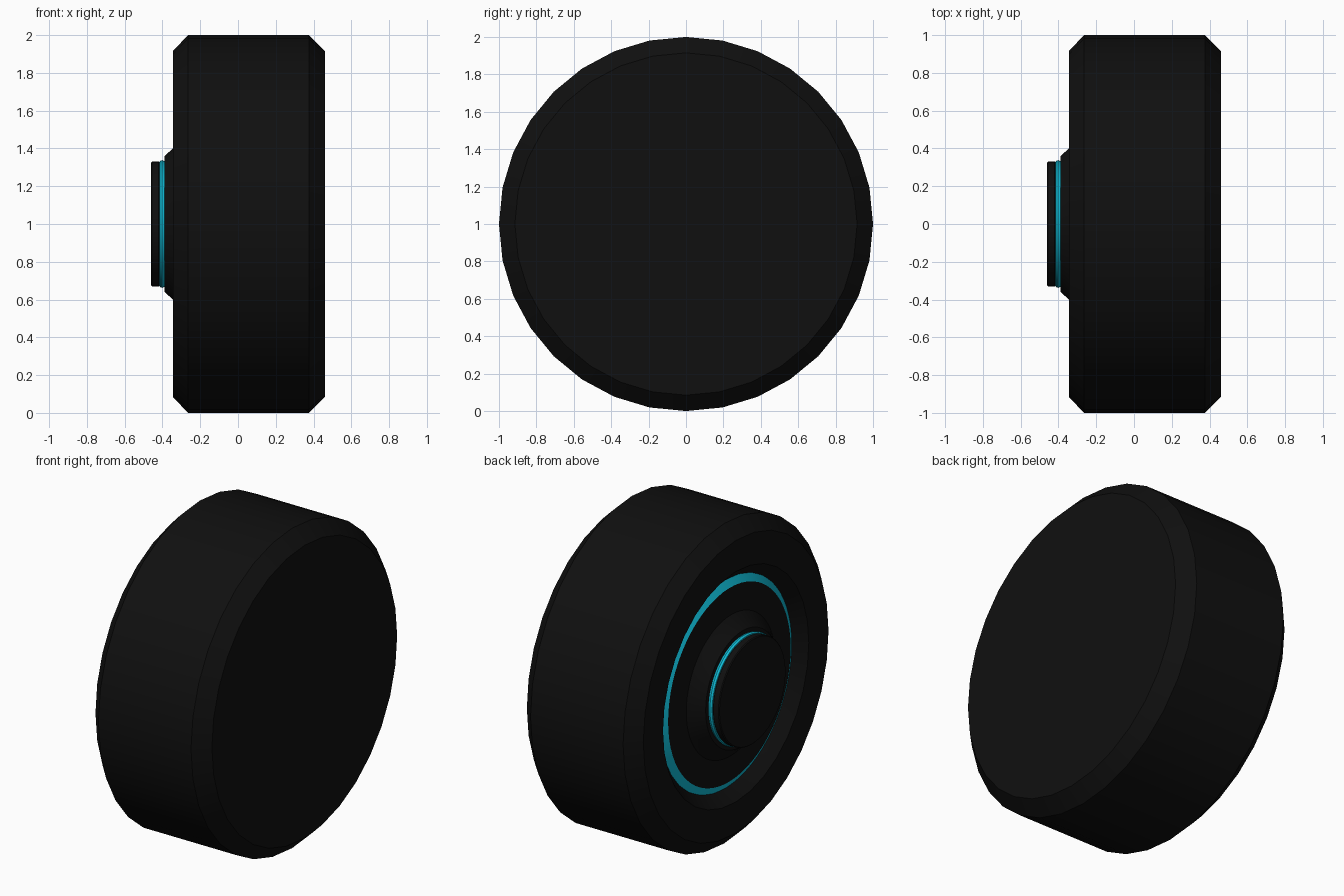
import bpy, bmesh, math

if "Cube" in bpy.data.objects:
    bpy.data.objects.remove(bpy.data.objects["Cube"])


def material(name, rgb):
    m = bpy.data.materials.new(name)
    m.diffuse_color = (*rgb, 1)
    m.use_nodes = True
    m.node_tree.nodes["Principled BSDF"].inputs["Base Color"].default_value = m.diffuse_color
    return m


black = material("matte_black", (0.005, 0.005, 0.005))
cyan = material("bright_cyan", (0.005, 0.52, 0.70))


def lathe(name, profile, segments, mat):
    """Revolve (x, radius) points about the horizontal axis at z = 1."""
    bm = bmesh.new()
    rings = []
    for x, r in profile:
        if r == 0:
            rings.append([bm.verts.new((x, 0, 1))] * segments)
            continue
        ring = []
        for i in range(segments):
            a = 2 * math.pi * i / segments
            ring.append(bm.verts.new((x, r * math.sin(a), 1 + r * math.cos(a))))
        rings.append(ring)
    for a, b in zip(rings, rings[1:]):
        for i in range(segments):
            j = (i + 1) % segments
            corners = list(dict.fromkeys((a[i], a[j], b[j], b[i])))
            bm.faces.new(corners)
    bmesh.ops.recalc_face_normals(bm, faces=bm.faces[:])
    me = bpy.data.meshes.new(name)
    bm.to_mesh(me)
    bm.free()
    me.materials.append(mat)
    ob = bpy.data.objects.new(name, me)
    bpy.context.collection.objects.link(ob)
    bpy.ops.object.select_all(action='DESELECT')
    ob.select_set(True)
    bpy.context.view_layer.objects.active = ob
    bpy.ops.object.shade_smooth_by_angle(angle=math.radians(30))
    return ob


# Tyre: chamfered 32-sided drum, flat at the back, dished recess on the -x side
lathe("tyre", [(0.46, 0), (0.46, 0.915), (0.375, 1), (-0.265, 1),
               (-0.345, 0.915), (-0.345, 0.72), (-0.275, 0.65),
               (-0.24, 0.62), (-0.24, 0)], 32, black)

# Outer accent ring, sloped between the recess and the wheel disc
lathe("outer_ring", [(-0.24, 0.655), (-0.275, 0.652), (-0.30, 0.605),
                     (-0.24, 0.60), (-0.24, 0.655)], 64, cyan)

# Wheel disc rising in a step to the hub
lathe("wheel_disc", [(-0.25, 0.604), (-0.30, 0.605), (-0.31, 0.44),
                     (-0.345, 0.40), (-0.388, 0.36), (-0.388, 0)], 64, black)

# Inner accent ring, slightly bulged
lathe("inner_ring", [(-0.385, 0.325), (-0.388, 0.333), (-0.402, 0.338),
                     (-0.414, 0.333), (-0.416, 0.32)], 64, cyan)

# Hub cap
lathe("hub_cap", [(-0.414, 0), (-0.414, 0.325), (-0.42, 0.33), (-0.455, 0.33),
                  (-0.46, 0.325), (-0.46, 0)], 64, black)
